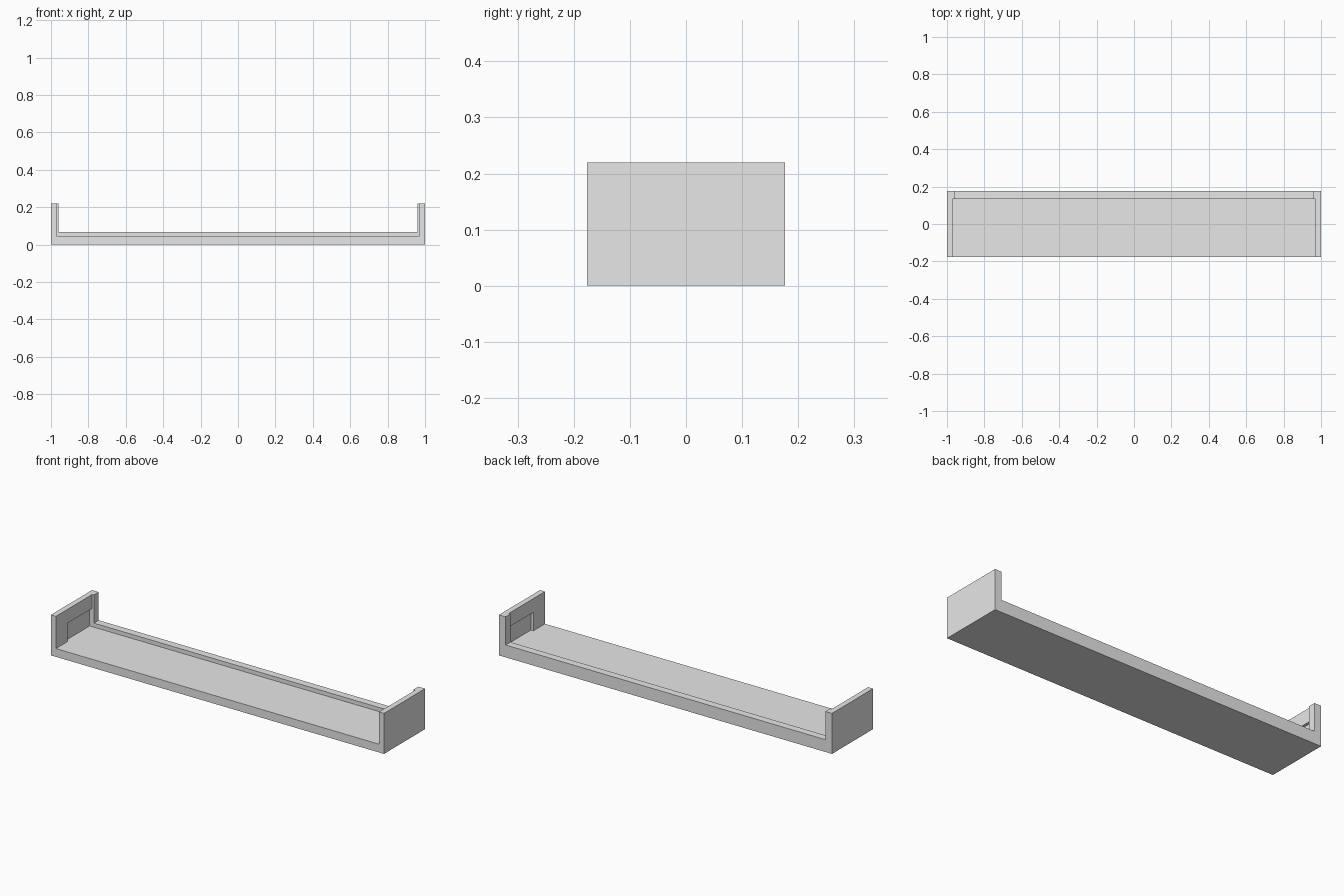
import bpy

default = bpy.data.objects.get("Cube")
if default:
    bpy.data.objects.remove(default, do_unlink=True)

HALF_DEPTH = 0.176
HEIGHT = 0.22
RAIL_FRONT = 0.135   # front face of the rear rail
FLOOR = 0.045        # top of the tray floor

grey = bpy.data.materials.new("light_grey")
grey.use_nodes = True
grey.diffuse_color = (0.8, 0.8, 0.8, 1)
grey.node_tree.nodes["Principled BSDF"].inputs["Base Color"].default_value = (0.8, 0.8, 0.8, 1)


def box(name, half_x, y0, y1, z0, z1):
    """Box centred on x, given by its limits in y and z."""
    bpy.ops.mesh.primitive_cube_add(size=1, location=(0, (y0 + y1) / 2, (z0 + z1) / 2))
    obj = bpy.context.object
    obj.name = name
    obj.scale = (2 * half_x, y1 - y0, z1 - z0)
    bpy.ops.object.transform_apply(location=True, rotation=False, scale=True)
    obj.data.materials.append(grey)
    return obj


# Solid block that becomes the floor, end walls and rear rail
shelf = box("shelf_tray", 1, -HALF_DEPTH, HALF_DEPTH, 0, HEIGHT)

cutters = [
    # Opening above the rear rail, between the rear posts
    box("rear_opening_cutter", 0.96, -0.3, 0.3, 0.067, 0.4),
    # Main cavity between the end walls
    box("cavity_cutter", 0.97, -0.3, RAIL_FRONT, FLOOR, 0.4),
    # Shallow pockets inside both end walls
    box("pocket_cutter", 0.985, -0.076, RAIL_FRONT, FLOOR, 0.145),
]

for cutter in cutters:
    cut = shelf.modifiers.new(cutter.name, "BOOLEAN")
    cut.operation = "DIFFERENCE"
    cut.solver = "EXACT"
    cut.object = cutter
    cutter.hide_render = True
    cutter.hide_set(True)

# Apply the cuts and discard the helpers
bpy.ops.object.select_all(action="DESELECT")
bpy.context.view_layer.objects.active = shelf
shelf.select_set(True)
for cutter in cutters:
    bpy.ops.object.modifier_apply(modifier=cutter.name)
for cutter in cutters:
    bpy.data.objects.remove(cutter, do_unlink=True)
bpy.ops.object.shade_flat()
